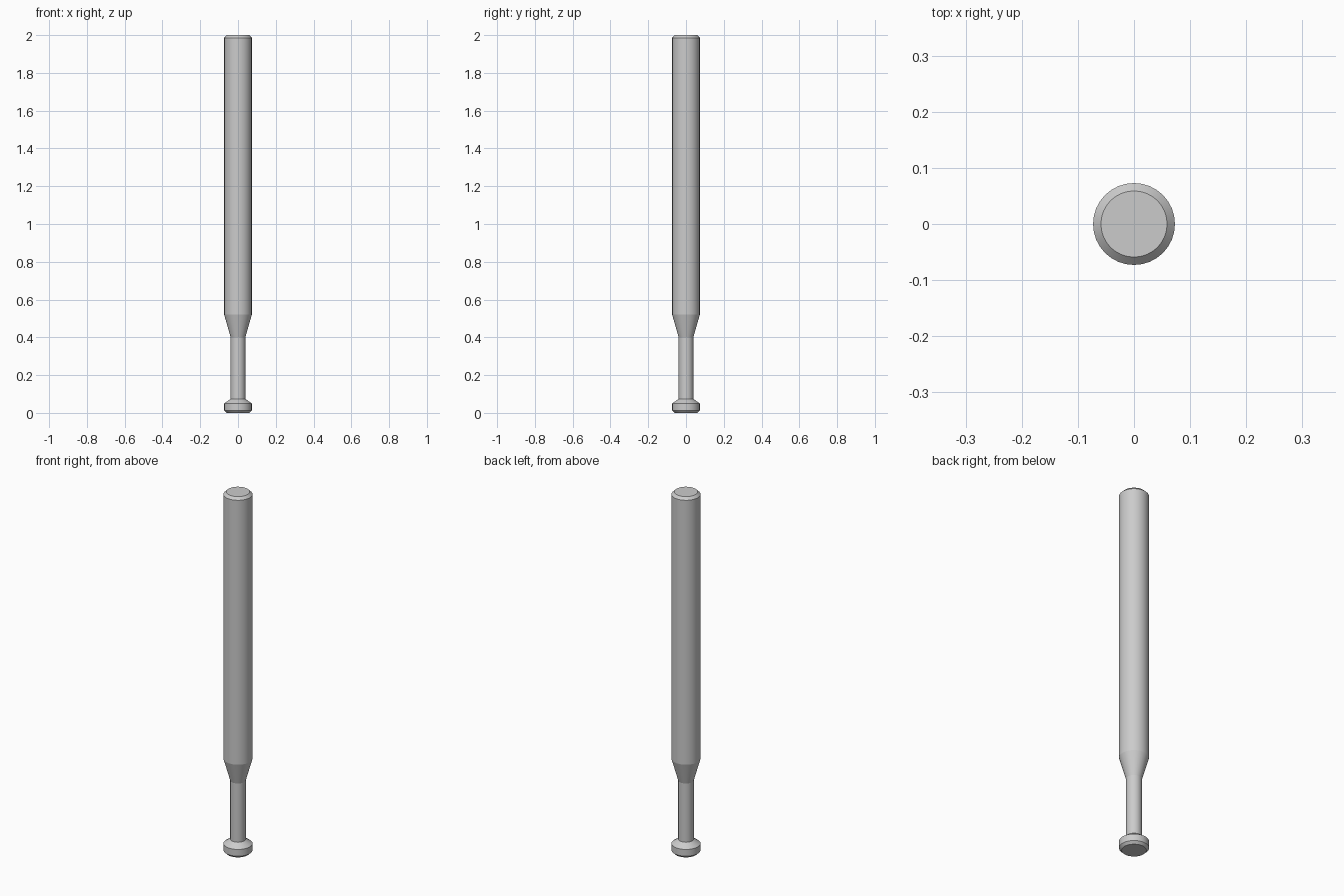
import bpy, bmesh, math

if "Cube" in bpy.data.objects:
    bpy.data.objects.remove(bpy.data.objects["Cube"])

SIDES = 32


def lathe(name, profile):
    """Revolve (radius, z) points around z and cap both ends."""
    bm = bmesh.new()
    rings = []
    for r, z in profile:
        rings.append([bm.verts.new((r * math.cos(2 * math.pi * i / SIDES),
                                    r * math.sin(2 * math.pi * i / SIDES), z))
                      for i in range(SIDES)])
    for low, high in zip(rings, rings[1:]):
        for i in range(SIDES):
            j = (i + 1) % SIDES
            bm.faces.new((low[i], low[j], high[j], high[i]))
    bm.faces.new(rings[0][::-1])
    bm.faces.new(rings[-1])
    mesh = bpy.data.meshes.new(name)
    bm.to_mesh(mesh)
    bm.free()
    obj = bpy.data.objects.new(name, mesh)
    bpy.context.collection.objects.link(obj)
    bpy.ops.object.select_all(action='DESELECT')
    obj.select_set(True)
    bpy.context.view_layer.objects.active = obj
    bpy.ops.object.shade_smooth_by_angle(angle=math.radians(12))
    return obj


# Whole baton in one closed surface
lathe("baton", [
    (0.060, 0.0), (0.073, 0.013), (0.073, 0.05),   # pommel
    (0.039, 0.074), (0.039, 0.40),                 # grip
    (0.073, 0.52), (0.073, 1.986), (0.059, 2.0),   # taper, shaft, chamfered tip
])
